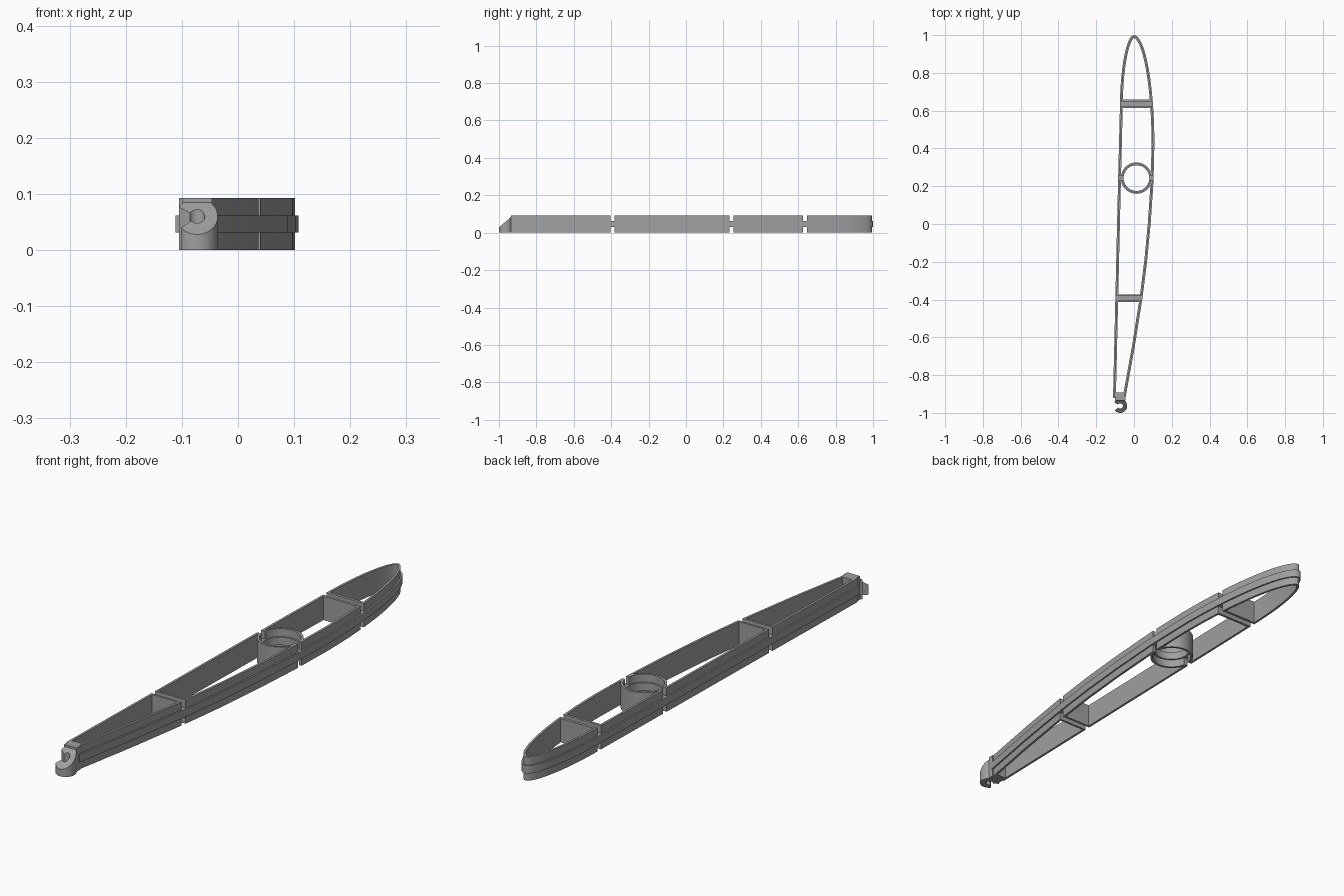
import bpy, bmesh, math
from mathutils import Vector

if "Cube" in bpy.data.objects:
    bpy.data.objects.remove(bpy.data.objects["Cube"])

H = 0.093                   # full height
LOW, HIGH = 0.031, 0.062    # raised middle band

grey = bpy.data.materials.new("plain grey")
grey.use_nodes = True
colour = (0.35, 0.35, 0.35, 1)
grey.diffuse_color = colour
grey.node_tree.nodes["Principled BSDF"].inputs["Base Color"].default_value = colour


def finish(name, bm):
    bmesh.ops.recalc_face_normals(bm, faces=bm.faces)
    mesh = bpy.data.meshes.new(name)
    bm.to_mesh(mesh)
    bm.free()
    ob = bpy.data.objects.new(name, mesh)
    bpy.context.collection.objects.link(ob)
    mesh.materials.append(grey)
    return ob


def box(bm, x0, x1, y0, y1, z0, z1):
    made = bmesh.ops.create_cube(bm, size=1)["verts"]
    for v in made:
        v.co = ((x0 + x1) / 2 + v.co.x * (x1 - x0),
                (y0 + y1) / 2 + v.co.y * (y1 - y0),
                (z0 + z1) / 2 + v.co.z * (z1 - z0))


def offset(points, d):
    """Move a counter-clockwise outline inward by d, with mitred corners."""
    result = []
    n = len(points)
    for i, p in enumerate(points):
        a = (p - points[i - 1]).normalized()
        b = (points[(i + 1) % n] - p).normalized()
        na, nb = Vector((-a.y, a.x)), Vector((-b.y, b.x))
        m = (na + nb).normalized()
        result.append(p + m * d / max(m.dot(nb), 0.4))
    return result


def circle(x, y, r, n=48):
    return [Vector((x + r * math.cos(2 * math.pi * i / n),
                    y + r * math.sin(2 * math.pi * i / n))) for i in range(n)]


def stepped_wall(name, sections):
    """Sweep a closed cross-section of (outline, height) pairs round a loop."""
    bm = bmesh.new()
    loops = [[bm.verts.new((p.x, p.y, z)) for p in pts] for pts, z in sections]
    for k, loop in enumerate(loops):
        nxt = loops[(k + 1) % len(loops)]
        for i in range(len(loop)):
            j = (i + 1) % len(loop)
            bm.faces.new((loop[i], loop[j], nxt[j], nxt[i]))
    return finish(name, bm)


# Aerofoil outline, counter-clockwise from the rear corner
outline = [Vector(p) for p in ((-0.045, -0.92), (0.004, -0.65), (0.045, -0.39),
                               (0.069, -0.2), (0.088, 0.0), (0.103, 0.22))]
N = 16
for i in range(N + 1):
    t = math.pi / 2 * i / N
    outline.append(Vector((0.108 * math.cos(t), 0.42 + 0.58 * math.sin(t))))
for i in range(N - 1, -1, -1):
    t = math.pi / 2 * i / N
    outline.append(Vector((-0.075 * math.cos(t), 0.6 + 0.4 * math.sin(t))))
outline += [Vector((-0.084, 0.24)), Vector((-0.111, -0.92))]

# Outer shell with its raised band
shell, inside = offset(outline, 0.006), offset(outline, 0.015)
outer_shell = stepped_wall("outer_shell", [
    (inside, 0), (shell, 0), (shell, LOW), (outline, LOW),
    (outline, HIGH), (shell, HIGH), (shell, H), (inside, H)])

# Round spar socket with an inner ledge
CX, CY = 0.013, 0.243
rim, bore, ledge = (circle(CX, CY, r) for r in (0.083, 0.074, 0.068))
spar_ring = stepped_wall("spar_ring", [
    (rim, 0), (bore, 0), (bore, LOW), (ledge, LOW),
    (ledge, HIGH), (bore, HIGH), (bore, H), (rim, H)])


# Cross ribs and the small webs beside the ring
def rib(name, *spans):
    bm = bmesh.new()
    for s in spans:
        box(bm, *s, 0, H)
    return finish(name, bm)


front_rib = rib("nose_rib", (-0.064, 0.091, 0.615, 0.658))
rear_rib = rib("tail_rib", (-0.084, 0.034, -0.412, -0.374))
webs = rib("ring_webs", (-0.074, -0.06, 0.222, 0.264), (0.086, 0.093, 0.222, 0.264))
rib("end_rib", (-0.1, -0.05, -0.91, -0.893))
rib("hook_neck", (-0.1, -0.046, -0.935, -0.912))

# Slots cut above and below the middle band
bm = bmesh.new()
for y in (0.636, CY, -0.393):
    box(bm, -0.3, 0.3, y - 0.011, y + 0.011, HIGH, H + 0.05)
    box(bm, -0.3, 0.3, y - 0.011, y + 0.011, -0.05, LOW)
cutter = finish("slot_cutter", bm)
cutter.hide_render = True
slotted = (outer_shell, spar_ring, front_rib, rear_rib, webs)
for ob in slotted:
    mod = ob.modifiers.new("slots", "BOOLEAN")
    mod.operation = "DIFFERENCE"
    mod.solver = "EXACT"
    mod.object = cutter
    mod.use_self = False
depsgraph = bpy.context.evaluated_depsgraph_get()
for ob in slotted:
    cut = bpy.data.meshes.new_from_object(ob.evaluated_get(depsgraph))
    ob.modifiers.clear()
    ob.data = cut
bpy.data.objects.remove(cutter)

# Tail hook: an open ring with a sloping top
bm = bmesh.new()
HX, HY, STEPS = -0.073, -0.963, 32
rows = []
for i in range(STEPS + 1):
    a = math.radians(-140 + 290 * i / STEPS)
    row = []
    for r in (0.014, 0.037):
        x, y = HX + r * math.cos(a), HY + r * math.sin(a)
        top = min(H, 0.028 + 0.87 * (y + 1))
        row += [bm.verts.new((x, y, 0)), bm.verts.new((x, y, top))]
    rows.append((row[0], row[2], row[3], row[1]))
for a, b in zip(rows, rows[1:]):
    for k in range(4):
        bm.faces.new((a[k], a[(k + 1) % 4], b[(k + 1) % 4], b[k]))
bm.faces.new(rows[0])
bm.faces.new(rows[-1])
hook = finish("tail_hook", bm)

# Smooth the curved parts, keeping edges sharp
for ob in bpy.context.selected_objects:
    ob.select_set(False)
for ob in (outer_shell, spar_ring, hook):
    ob.select_set(True)
    bpy.context.view_layer.objects.active = ob
    bpy.ops.object.shade_smooth_by_angle(angle=math.radians(30))
    ob.select_set(False)
